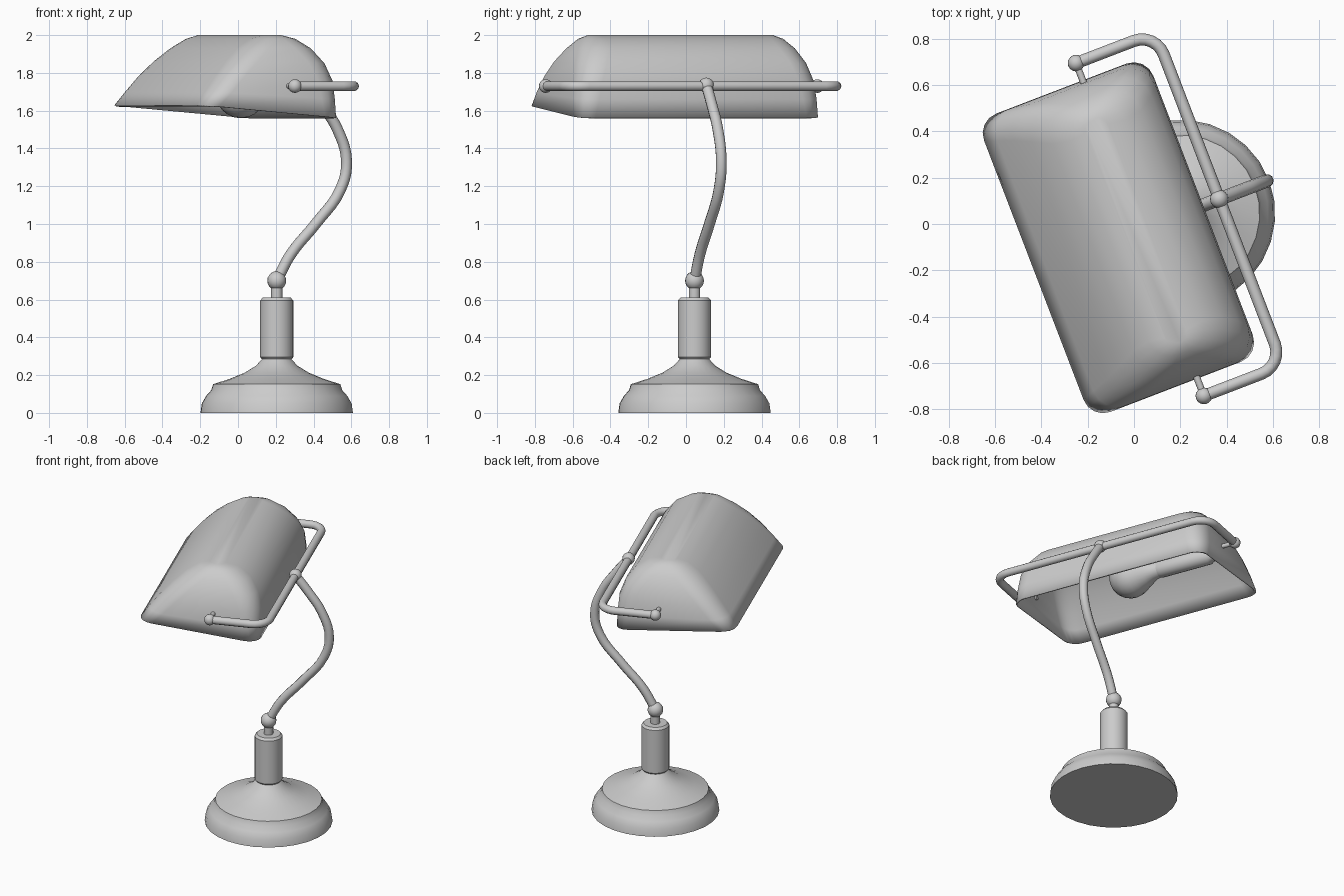
import bpy, bmesh, math
from mathutils import Matrix, Vector

if "Cube" in bpy.data.objects:
    bpy.data.objects.remove(bpy.data.objects["Cube"])

# Everything is built around the stem axis, then turned as one lamp
TURN, CENTRE = math.radians(21), Vector((0.205, 0.045, 0))


def place(ob, angle=35):
    ob.rotation_euler = (0, 0, TURN)
    ob.location = CENTRE
    bpy.context.collection.objects.link(ob)
    bpy.ops.object.select_all(action='DESELECT')
    ob.select_set(True)
    bpy.context.view_layer.objects.active = ob
    if ob.type == 'CURVE':
        bpy.ops.object.convert(target='MESH')
    bpy.ops.object.shade_smooth_by_angle(angle=math.radians(angle))
    return bpy.context.view_layer.objects.active


def mesh_object(name, bm):
    bmesh.ops.recalc_face_normals(bm, faces=bm.faces)
    me = bpy.data.meshes.new(name)
    bm.to_mesh(me)
    bm.free()
    return place(bpy.data.objects.new(name, me))


def loft(rings, cap_start, cap_end):
    bm = bmesh.new()
    rows = [[bm.verts.new(p) for p in ring] for ring in rings]
    n = len(rows[0])
    for a, b in zip(rows, rows[1:]):
        for i in range(n):
            j = (i + 1) % n
            bm.faces.new((a[i], a[j], b[j], b[i]))
    if cap_start:
        bm.faces.new(rows[0])
    if cap_end:
        bm.faces.new(rows[-1])
    return bm


def lathe(name, profile, seg=24, matrix=Matrix()):
    rings = [[matrix @ Vector((r * math.cos(2 * math.pi * i / seg),
                               r * math.sin(2 * math.pi * i / seg), z))
              for i in range(seg)] for r, z in profile]
    return mesh_object(name, loft(rings, True, True))


def ball(name, pos, r):
    bm = bmesh.new()
    bmesh.ops.create_uvsphere(bm, u_segments=16, v_segments=10, radius=r,
                              matrix=Matrix.Translation(pos))
    return mesh_object(name, bm)


def tube(name, points, r, smooth):
    cu = bpy.data.curves.new(name, 'CURVE')
    cu.dimensions = '3D'
    cu.bevel_depth, cu.bevel_resolution, cu.resolution_u = r, 3, 5
    cu.use_fill_caps = True
    if smooth:
        sp = cu.splines.new('BEZIER')
        sp.bezier_points.add(len(points) - 1)
        for bp, p in zip(sp.bezier_points, points):
            bp.co = p
            bp.handle_left_type = bp.handle_right_type = 'AUTO'
    else:
        sp = cu.splines.new('POLY')
        sp.points.add(len(points) - 1)
        for q, p in zip(sp.points, points):
            q.co = (*p, 1)
    return place(bpy.data.objects.new(name, cu), 60)


# Base, handle and neck
lathe("base", [(0.405, 0), (0.398, 0.05), (0.375, 0.09), (0.348, 0.12), (0.338, 0.152),
               (0.25, 0.18), (0.17, 0.213), (0.11, 0.25), (0.078, 0.285)], 28)
lathe("stem", [(0.075, 0.28), (0.088, 0.295), (0.088, 0.595), (0.075, 0.61)])
lathe("neck", [(0.03, 0.60), (0.03, 0.69)], 16)
ball("lower_joint", (0, 0, 0.70), 0.05)

# Curved arm
arm = [(0, 0.70), (0.08, 0.84), (0.22, 1.0), (0.36, 1.18), (0.396, 1.33),
       (0.345, 1.5), (0.265, 1.62), (0.175, 1.735)]
tube("arm", [(s, 0, z) for s, z in arm], 0.029, True)
ball("upper_joint", (0.175, 0, 1.735), 0.04)

# U-shaped bracket with rounded corners
BAR_S, BAR_T, END_S, BAR_Z, R = 0.175, 0.77, -0.192, 1.73, 0.10
half = [(END_S, BAR_T)] + [
    (BAR_S - R + R * math.sin(a), BAR_T - R + R * math.cos(a))
    for a in (math.pi / 12 * k for k in range(7))]
path = half + [(s, -t) for s, t in reversed(half)]
tube("bracket", [(s, t, BAR_Z) for s, t in path], 0.026, False)
for side, label in ((1, "back"), (-1, "front")):
    ball("bracket_knob_" + label, (END_S, side * BAR_T, BAR_Z), 0.036)
    tube("pivot_pin_" + label, [(END_S, side * BAR_T, BAR_Z),
                                (END_S, side * 0.66, BAR_Z)], 0.015, False)

# Shade: stacked rounded rectangles
# (back z, front z, back s, front s, half length, corner radius)
levels = [(1.56, 1.63, 0.10, -0.683, 0.69, 0.09),
          (1.66, 1.70, 0.10, -0.63, 0.688, 0.11),
          (1.76, 1.78, 0.094, -0.565, 0.675, 0.12),
          (1.85, 1.86, 0.062, -0.49, 0.65, 0.13),
          (1.93, 1.93, 0.0, -0.41, 0.61, 0.13),
          (1.98, 1.98, -0.08, -0.33, 0.565, 0.10),
          (2.0, 2.0, -0.16, -0.26, 0.52, 0.045)]
rings = []
for zb, zf, sb, sf, t, r in levels:
    ring = []
    for k, (cs, ct) in enumerate([(sb - r, t - r), (sf + r, t - r),
                                  (sf + r, r - t), (sb - r, r - t)]):
        for i in range(5):
            a = math.pi / 2 * (k + i / 4)
            s = cs + r * math.cos(a)
            z = zb + (zf - zb) * (sb - s) / (sb - sf)
            ring.append((s, ct + r * math.sin(a), z))
    rings.append(ring)
shade = mesh_object("shade", loft(rings, False, True))
wall = shade.modifiers.new("wall", 'SOLIDIFY')
wall.thickness, wall.offset = 0.012, -1

# Bulb and socket lie along the shade
along = Matrix.Translation((-0.2, 0, 1.695)) @ Matrix.Rotation(-math.pi / 2, 4, 'X')
dome = [(0.135 * math.sin(a), 0.01 - 0.135 * math.cos(a))
        for a in (math.pi / 12 * k + 0.04 for k in range(9))]
lathe("bulb", dome + [(0.085, 0.135), (0.06, 0.18), (0.05, 0.24)], 24, along)
lathe("socket", [(0.055, 0.22), (0.058, 0.24), (0.058, 0.58), (0.045, 0.60), (0.045, 0.675)], 20, along)
